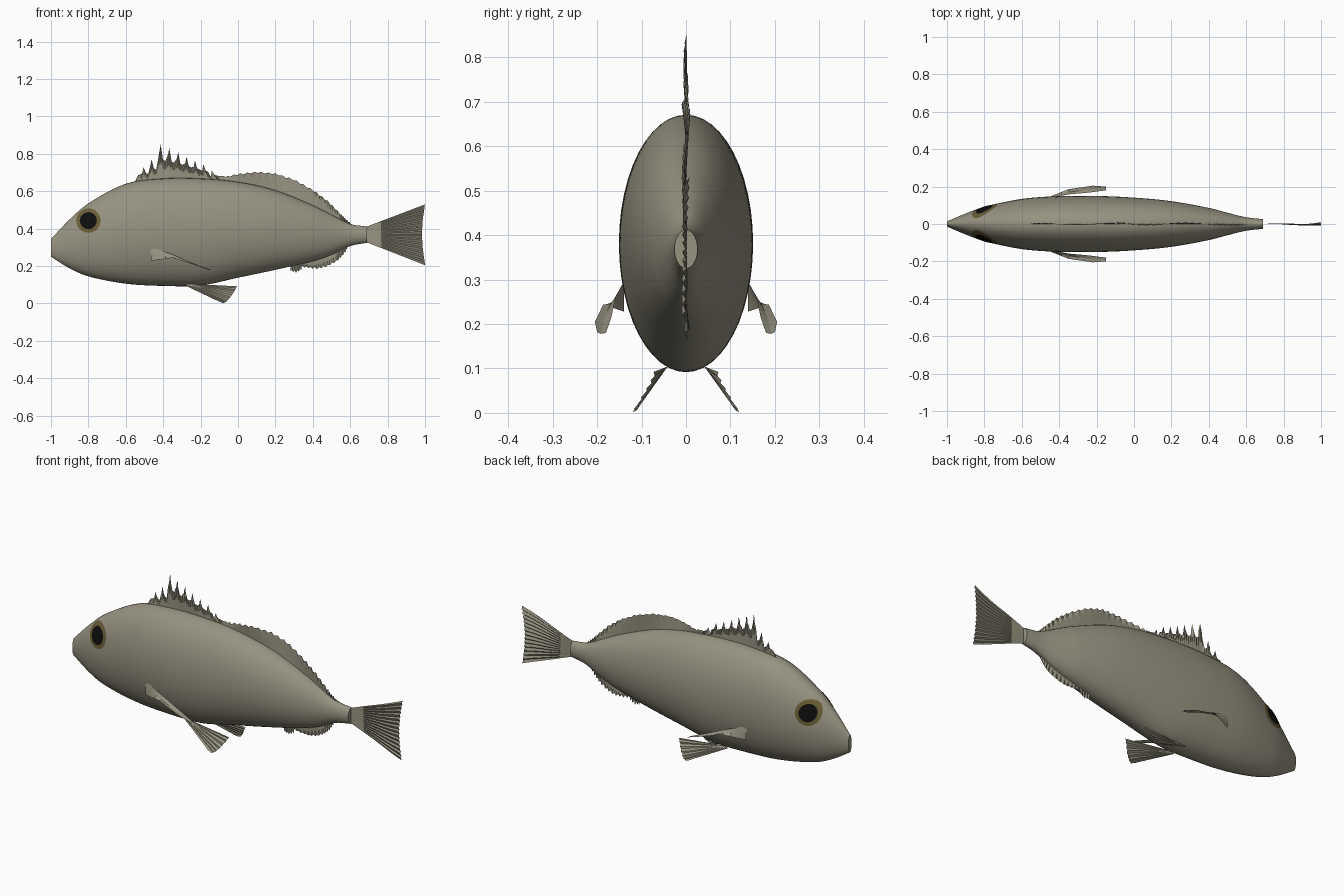
import bpy, math
from mathutils import Vector

cube = bpy.data.objects.get("Cube")
if cube:
    bpy.data.objects.remove(cube, do_unlink=True)


def material(name, color):
    m = bpy.data.materials.new(name)
    m.use_nodes = True
    m.diffuse_color = (*color, 1)
    m.node_tree.nodes["Principled BSDF"].inputs["Base Color"].default_value = (*color, 1)
    return m


SKIN = material("olive grey skin", (0.31, 0.29, 0.22))
RIM = material("dark gold iris", (0.14, 0.11, 0.035))
BLACK = material("black pupil", (0.004, 0.004, 0.004))

# Body stations: x, top z, bottom z, half width
STATIONS = [
    (-1.0, .345, .25, .014), (-.9, .45, .188, .056), (-.8, .535, .145, .092),
    (-.6, .64, .106, .134), (-.4, .668, .094, .149), (-.2, .668, .096, .15),
    (0, .65, .138, .141), (.2, .605, .18, .122), (.4, .525, .226, .086),
    (.5, .475, .26, .06), (.6, .425, .307, .036), (.69, .412, .325, .026)]


def station(x):
    """Smoothly interpolated top, bottom and half width of the body at x."""
    S, n = STATIONS, len(STATIONS)
    i = max(j for j in range(n - 1) if S[j][0] <= max(x, S[0][0]))
    a, b = S[i], S[i + 1]
    w = b[0] - a[0]
    t = min(max((x - a[0]) / w, 0), 1)

    def slope(j, k):
        p, q = S[max(j - 1, 0)], S[min(j + 1, n - 1)]
        return (q[k] - p[k]) / (q[0] - p[0])
    return [(1 + 2 * t) * (1 - t) ** 2 * a[k] + t * (1 - t) ** 2 * w * slope(i, k)
            + t * t * (3 - 2 * t) * b[k] + t * t * (t - 1) * w * slope(i + 1, k)
            for k in (1, 2, 3)]


def top(x):
    return station(x)[0]


def bottom(x):
    return station(x)[1]


def side(x, z):
    """Half width of the body surface at a point seen from the side."""
    hi, lo, w = station(x)
    u = (2 * z - hi - lo) / (hi - lo)
    return w * math.sqrt(max(0, 1 - u * u))


def add_mesh(name, verts, faces, mat, angle=40):
    me = bpy.data.meshes.new(name)
    me.from_pydata(verts, [], faces)
    me.materials.append(mat)
    ob = bpy.data.objects.new(name, me)
    bpy.context.collection.objects.link(ob)
    bpy.ops.object.select_all(action='DESELECT')
    bpy.context.view_layer.objects.active = ob
    ob.select_set(True)
    bpy.ops.object.mode_set(mode='EDIT')
    bpy.ops.mesh.select_all(action='SELECT')
    bpy.ops.mesh.normals_make_consistent(inside=False)
    bpy.ops.object.mode_set(mode='OBJECT')
    bpy.ops.object.shade_smooth_by_angle(angle=math.radians(angle))
    return ob


def along(points, t):
    """Point at fraction t of a polyline, counted by its segments."""
    f = t * (len(points) - 1)
    i = min(int(f), len(points) - 2)
    return Vector(points[i]).lerp(Vector(points[i + 1]), f - i)


def fin(name, root, edge, cols, rows=5, pleat=.0, wave=.0, flip=1):
    """Pleated sheet stretched from a root line to an outer edge."""
    verts, faces = [], []
    for c in range(cols + 1):
        a, b = along(root, c / cols), along(edge, c / cols)
        for r in range(rows + 1):
            t = r / rows
            p = a.lerp(b, t)
            p.y += t * (pleat * (-1) ** c + wave * math.sin(17 * p.x + 5 * p.z))
            verts.append((p.x, p.y * flip, p.z))
    for c in range(cols):
        for r in range(rows):
            k = c * (rows + 1) + r
            faces.append((k, k + 1, k + rows + 2, k + rows + 1))
    return add_mesh(name, verts, faces, SKIN, 25)


# Body: elliptical rings along the length, capped at the mouth and tail stalk
RINGS, SIDES = 72, 48
verts, faces = [], []
for i in range(RINGS + 1):
    x = -1 + 1.69 * i / RINGS
    hi, lo, w = station(x)
    for j in range(SIDES):
        a = 2 * math.pi * j / SIDES
        verts.append((x, w * math.cos(a), (hi + lo) / 2 + (hi - lo) / 2 * math.sin(a)))
for i in range(RINGS):
    for j in range(SIDES):
        k = (j + 1) % SIDES
        faces.append((i * SIDES + j, i * SIDES + k, (i + 1) * SIDES + k, (i + 1) * SIDES + j))
faces += [tuple(range(SIDES)), tuple(range(RINGS * SIDES, (RINGS + 1) * SIDES))]
add_mesh("body", verts, faces, SKIN)


# Eyes: thin discs that follow the curve of the head
def eye_disc(name, radius, lift, mat, sign):
    rings, n = 5, 40
    verts, faces = [], []
    for r in range(rings + 1):
        for j in range(n):
            a = 2 * math.pi * j / n
            x = -.8 + radius * r / rings * math.cos(a)
            z = .443 + radius * r / rings * math.sin(a)
            verts.append((x, sign * (side(x, z) + lift), z))
    for r in range(rings):
        for j in range(n):
            k = (j + 1) % n
            quad = (r * n + j, r * n + k, (r + 1) * n + k, (r + 1) * n + j)
            faces.append(quad if sign < 0 else quad[::-1])
    faces = [f[1 if r < 0 else 0:] for r, f in enumerate(faces)]
    me = bpy.data.meshes.new(name)
    me.from_pydata(verts, [], faces)
    me.materials.append(mat)
    me.shade_smooth()
    ob = bpy.data.objects.new(name, me)
    bpy.context.collection.objects.link(ob)


for label, sign in (("left", 1), ("right", -1)):
    eye_disc(label + "_iris", .065, .003, RIM, sign)
    eye_disc(label + "_pupil", .045, .006, BLACK, sign)

# Spiny dorsal fin: sharp peaks with sagging web between them
spines = [(-.505, .73), (-.462, .77), (-.413, .85), (-.367, .832), (-.32, .81),
          (-.275, .785), (-.23, .765), (-.185, .745), (-.14, .71)]
edge = [(-.55, 0, top(-.55)), (-.535, 0, .685)]
for x, z in spines:
    web = top(x) + (z - top(x)) * .55
    edge += [(x - .007, 0, z - .035), (x, 0, z), (x + .012, 0, web), (x + .025, 0, web - .006)]
edge.append((-.07, 0, .68))
root = [(-.55 + .48 * i / 12, 0, top(-.55 + .48 * i / 12) - .015) for i in range(13)]
fin("spiny_dorsal_fin", root, edge, (len(edge) - 1) * 2, pleat=.002, wave=.004)


def notched(points, count, depth):
    """Resample an edge with small saw teeth."""
    out = []
    for i in range(count + 1):
        p = along(points, i / count)
        p.z += depth if i % 2 else 0
        out.append(p)
    return out


# Soft dorsal fin
edge = [(-.09, 0, .675), (.0, 0, .695), (.1, 0, .706), (.2, 0, .697), (.3, 0, .665),
        (.4, 0, .61), (.48, 0, .55), (.55, 0, .48), (.575, 0, .455), (.61, 0, .425)]
root = [(x, 0, top(x) - .015) for x, y, z in edge]
fin("soft_dorsal_fin", root, notched(edge, 48, -.008), 48, pleat=.003, wave=.007)

# Anal fin: a short spined front and a longer soft lobe
edge = [(.28, 0, .17), (.31, 0, .163), (.34, 0, .178)]
root = [(x, 0, bottom(x) + .02) for x, y, z in edge]
fin("anal_fin_front", root, notched(edge, 8, .012), 8, pleat=.003)
edge = [(.335, 0, .195), (.38, 0, .187), (.43, 0, .184), (.48, 0, .198),
        (.53, 0, .225), (.56, 0, .255), (.585, 0, .29)]
root = [(x - .01, 0, bottom(x) + .02) for x, y, z in edge]
fin("anal_fin", root, notched(edge, 26, .009), 26, pleat=.003, wave=.006)

# Tail fin: fan with a slightly hollow trailing edge
edge = [(1.0, 0, .53), (.988, 0, .45), (.983, 0, .37), (.988, 0, .29), (1.0, 0, .205)]
fin("tail_fin", [(.68, 0, .408), (.68, 0, .33)], notched(edge, 28, .004), 28,
    rows=6, pleat=.004, wave=.007)

# Paired fins
for label, sign in (("left", 1), ("right", -1)):
    upper = [(-.47, .135, .305), (-.35, .158, .262), (-.24, .168, .215), (-.15, .18, .18)]
    middle = [(-.465, .14, .27), (-.35, .17, .245), (-.24, .185, .21), (-.15, .192, .178)]
    lower = [(-.465, .14, .228), (-.35, .186, .244), (-.22, .205, .205), (-.15, .2, .182)]
    fin(label + "_pectoral_fin_upper", upper, middle, 9, rows=3, flip=sign)
    fin(label + "_pectoral_fin_lower", middle, lower, 9, rows=3, flip=sign)
    tips = [(-.005, .07, .092), (-.02, .08, .065), (-.04, .098, .035), (-.06, .11, .012), (-.08, .117, .002)]
    tips += [(-.105, .113, .012)]
    fin(label + "_pelvic_fin", [(-.26, .04, .105), (-.29, .045, .1)], tips, 15,
        rows=4, pleat=.003, flip=sign)
